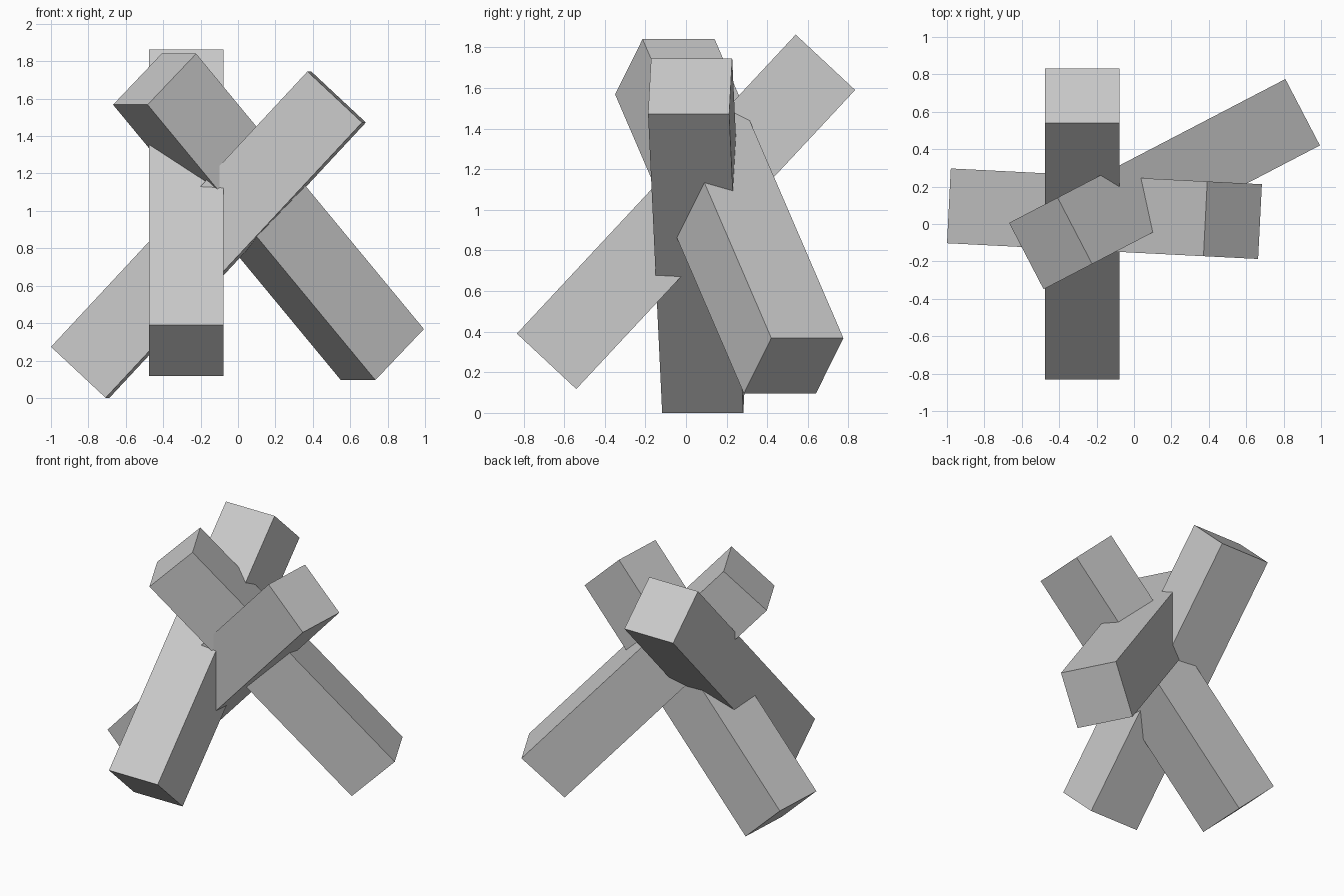
import bpy
from math import radians

if "Cube" in bpy.data.objects:
    bpy.data.objects.remove(bpy.data.objects["Cube"])

LENGTH, WIDTH, TILT = 2.013, 0.4, 47


def beam(name, centre, yaw):
    """Square beam rising at TILT degrees along the heading given by yaw."""
    bpy.ops.mesh.primitive_cube_add(size=1)
    ob = bpy.context.object
    ob.name = name
    ob.scale = (LENGTH, WIDTH, WIDTH)
    bpy.ops.object.transform_apply(location=False, rotation=False, scale=True)
    ob.rotation_euler = (0, radians(-TILT), radians(yaw))
    ob.location = centre
    return ob


# Three interlocking tilted beams
beam("front_to_back_beam", (-0.277, 0, 0.99), 90)
beam("side_to_side_beam", (-0.158, 0.055, 0.873), -2.9)
beam("diagonal_beam", (0.163, 0.213, 0.968), 207.5)
